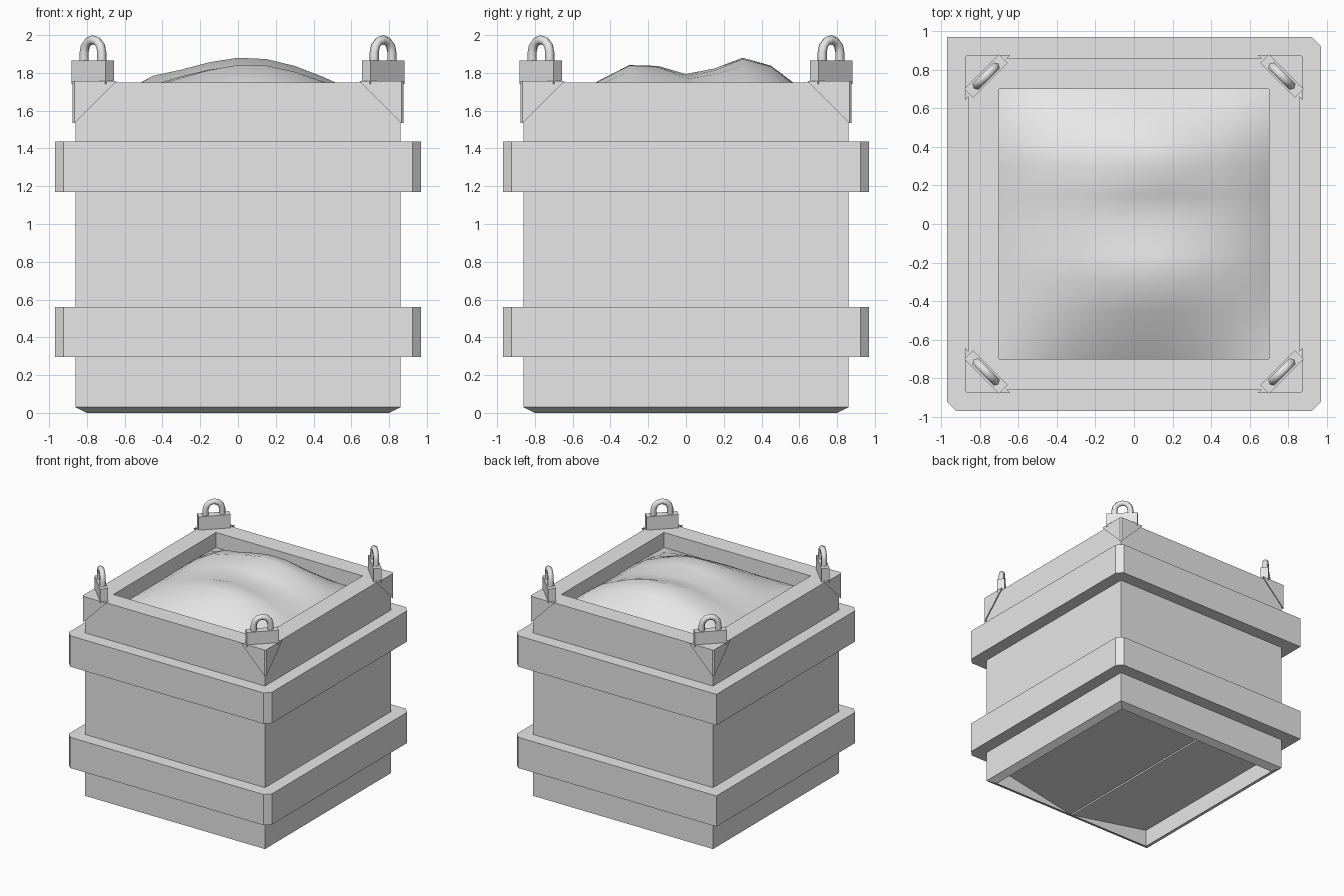
import bpy, bmesh
from math import sin, cos, pi, exp
from mathutils import Vector, Matrix

cube = bpy.data.objects.get("Cube")
if cube:
    bpy.data.objects.remove(cube, do_unlink=True)

grey = bpy.data.materials.new("plain_grey")
grey.use_nodes = True
grey.diffuse_color = (0.8, 0.8, 0.8, 1)
grey.node_tree.nodes["Principled BSDF"].inputs["Base Color"].default_value = (0.8, 0.8, 0.8, 1)


def finish(name, bm, smooth=False, solid=True):
    if solid:
        bmesh.ops.recalc_face_normals(bm, faces=bm.faces)
    mesh = bpy.data.meshes.new(name)
    bm.to_mesh(mesh)
    bm.free()
    mesh.materials.append(grey)
    for p in mesh.polygons:
        p.use_smooth = smooth
    ob = bpy.data.objects.new(name, mesh)
    bpy.context.collection.objects.link(ob)
    return ob


def loft(name, loops):
    """Bridge a list of point loops and cap both ends."""
    bm = bmesh.new()
    rings = [[bm.verts.new(p) for p in loop] for loop in loops]
    for a, b in zip(rings, rings[1:]):
        for i in range(len(a)):
            j = (i + 1) % len(a)
            bm.faces.new((a[i], a[j], b[j], b[i]))
    bm.faces.new(rings[0])
    bm.faces.new(rings[-1])
    return finish(name, bm)


def hull(name, points):
    bm = bmesh.new()
    for p in points:
        bm.verts.new(p)
    bmesh.ops.convex_hull(bm, input=bm.verts)
    bmesh.ops.dissolve_limit(bm, angle_limit=0.01, verts=bm.verts, edges=bm.edges)
    return finish(name, bm)


# Square bin body: recessed underside, chamfered foot, open top
def square(h, z):
    return [(h, h, z), (-h, h, z), (-h, -h, z), (h, -h, z)]


profile = [(0.8, 0.22), (0.8, 0), (0.86, 0.03), (0.86, 1.75), (0.7, 1.75), (0.7, 1.5)]
loft("bin_body", [square(h, z) for h, z in profile])

# Reinforcing bands, with three chamfered corners and one square corner
B, C = 0.97, 0.047
outline = [(B, B - C), (B - C, B), (-B, B), (-B, C - B), (C - B, -B), (B - C, -B), (B, C - B)]
for name, low, high in (("lower_band", 0.295, 0.56), ("upper_band", 1.17, 1.437)):
    loft(name, [[(x, y, z) for x, y in outline] for z in (low, high)])

# Pair of sloping discharge doors under the bin
for side, name in ((1, "left_door"), (-1, "right_door")):
    section = [(0.008, 0.002), (0.8, 0.15), (0.8, 0.17), (0.008, 0.022)]
    loft(name, [[(side * x, y, z) for x, z in section] for y in (-0.8, 0.8)])

# Earth heap: a dome with overlapping mounds (x, y, height, x spread, y spread)
mounds = [(0.07, 0.36, 0.13, 0.5, 0.23), (0.1, -0.27, 0.085, 0.42, 0.2),
          (-0.46, 0.38, 0.045, 0.13, 0.14), (0.12, 0.06, -0.03, 0.25, 0.15)]
bm = bmesh.new()
bmesh.ops.create_grid(bm, x_segments=10, y_segments=10, size=0.75)
for v in bm.verts:
    x, y = v.co.x, v.co.y
    z = 1.62 + 0.17 * (1 - (x / 0.75) ** 2) * (1 - (y / 0.75) ** 2)
    for mx, my, h, sx, sy in mounds:
        z += h * exp(-((x - mx) / sx) ** 2 - ((y - my) / sy) ** 2)
    v.co.z = z
    # Border tucks just inside the bin walls
    v.co.x = max(-0.702, min(0.702, x))
    v.co.y = max(-0.702, min(0.702, y))
finish("earth_heap", bm, smooth=True, solid=False)


# Lifting loop: a six-sided tube swept along an upright arch
def lifting_loop(name, matrix):
    radius, tube, spring = 0.066, 0.025, 1.909
    path = [(radius, 1.85, 0)]
    path += [(radius * cos(pi * i / 6), spring + radius * sin(pi * i / 6), pi * i / 6) for i in range(7)]
    path += [(-radius, 1.85, pi)]
    loops = []
    for u, z, a in path:
        ring = []
        for k in range(6):
            t = pi * k / 3
            r = tube * cos(t)
            ring.append(matrix @ Vector((u + r * cos(a), tube * sin(t), z + r * sin(a))))
        loops.append(ring)
    ob = loft(name, loops)
    for p in ob.data.polygons:
        p.use_smooth = len(p.vertices) == 4


# Corner fittings: gusset, lug block and lifting loop at each corner
K, REACH, CUT, TOP, LOW = 0.877, 0.235, 0.012, 1.757, 1.535
corners = [("front_left", 1, -1), ("front_right", -1, -1), ("back_left", 1, 1), ("back_right", -1, 1)]
for label, sx, sy in corners:
    points = [(K, K - REACH, TOP), (K - REACH, K, TOP)]
    for z in (LOW, TOP):
        points += [(K, K - CUT, z), (K - CUT, K, z)]
    hull(label + "_gusset", [(sx * x, sy * y, z) for x, y, z in points])

    place = Matrix.Translation((sx * 0.768, sy * 0.768, 0)) @ Matrix.Rotation(-sx * sy * pi / 4, 4, "Z")
    L, W = 0.127, 0.032
    base = [(L, W), (-L, W), (-L, -W), (L, -W)]
    loft(label + "_lug", [[place @ Vector((x, y, z)) for x, y in base] for z in (1.74, 1.865)])
    lifting_loop(label + "_loop", place)
